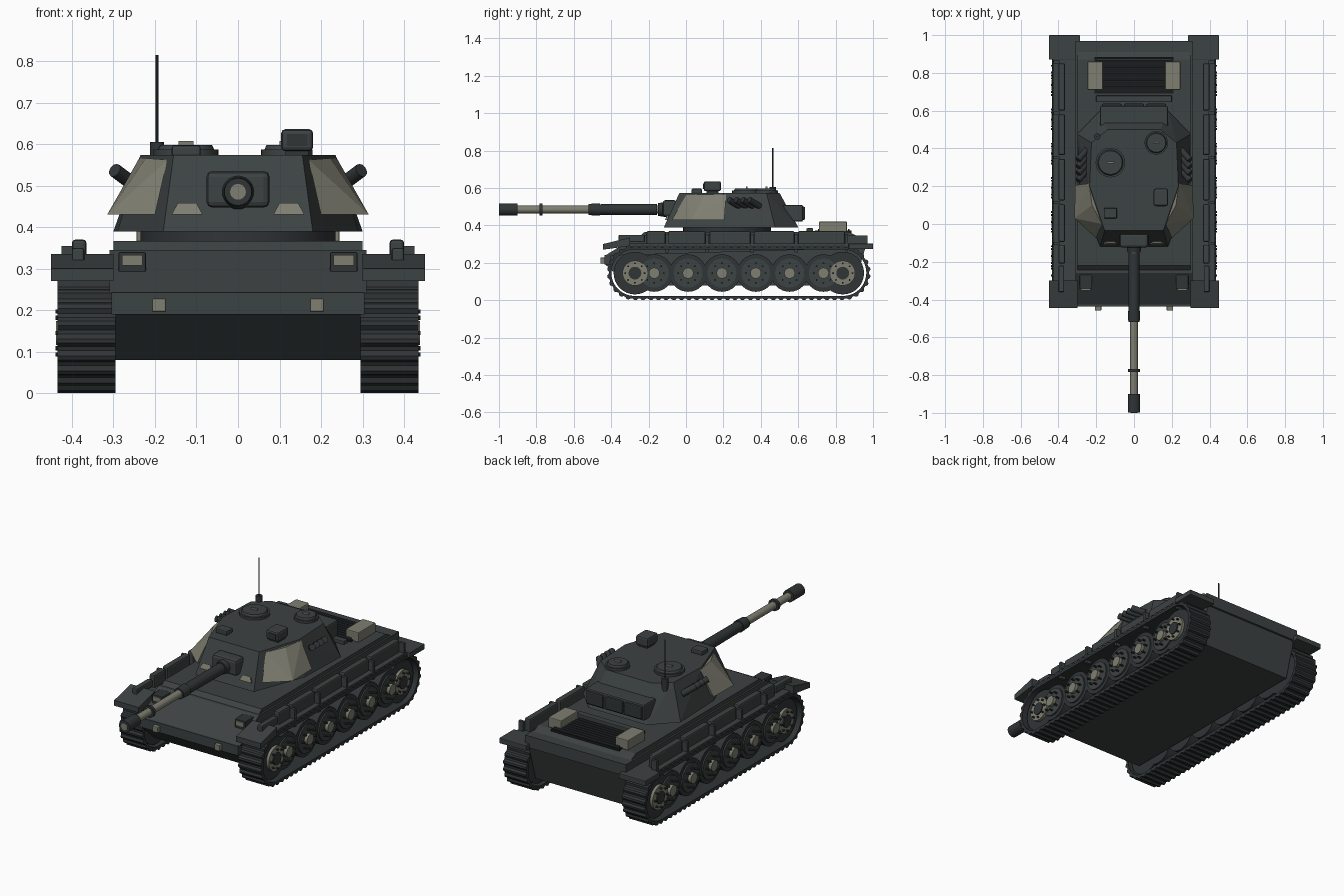
import bpy, bmesh, math
from mathutils import Vector

if "Cube" in bpy.data.objects:
    bpy.data.objects.remove(bpy.data.objects["Cube"])


def material(name, col):
    m = bpy.data.materials.new(name)
    m.use_nodes = True
    m.diffuse_color = (*col, 1)
    bsdf = m.node_tree.nodes["Principled BSDF"]
    bsdf.inputs["Base Color"].default_value = (*col, 1)
    bsdf.inputs["Roughness"].default_value = 0.8
    return m


ARMOUR = material("armour grey", (0.046, 0.054, 0.054))
DARK = material("dark steel", (0.030, 0.035, 0.037))
BEIGE = material("faded beige", (0.21, 0.21, 0.165))
BLACK = material("grille black", (0.010, 0.011, 0.012))


def finish(name, bm, mat, smooth=False, bevel=0):
    bmesh.ops.recalc_face_normals(bm, faces=bm.faces)
    me = bpy.data.meshes.new(name)
    bm.to_mesh(me)
    bm.free()
    me.materials.append(mat)
    ob = bpy.data.objects.new(name, me)
    bpy.context.collection.objects.link(ob)
    if bevel:
        mod = ob.modifiers.new("bevel", "BEVEL")
        mod.width, mod.segments = bevel, 2
    if smooth:
        bpy.ops.object.select_all(action="DESELECT")
        ob.select_set(True)
        bpy.context.view_layer.objects.active = ob
        bpy.ops.object.shade_smooth_by_angle(angle=math.radians(35))
    return ob


def solid(name, points, mat, bevel=0):
    """Convex solid around the points."""
    bm = bmesh.new()
    for p in points:
        bm.verts.new(p)
    bmesh.ops.convex_hull(bm, input=bm.verts[:])
    bmesh.ops.dissolve_limit(bm, angle_limit=0.01, verts=bm.verts[:], edges=bm.edges[:])
    return finish(name, bm, mat, bevel=bevel)


def box(name, xs, ys, zs, mat, bevel=0):
    return solid(name, [(x, y, z) for x in xs for y in ys for z in zs], mat, bevel)


def prism(name, xs, profile, mat):
    return solid(name, [(x, y, z) for x in xs for y, z in profile], mat)


def add_rod(bm, a, b, r, r2=None, seg=24):
    a, b = Vector(a), Vector(b)
    d = b - a
    mat = d.to_track_quat("Z", "Y").to_matrix().to_4x4()
    mat.translation = (a + b) / 2
    bmesh.ops.create_cone(bm, cap_ends=True, segments=seg, radius1=r,
                          radius2=r if r2 is None else r2, depth=d.length, matrix=mat)


def rod(name, a, b, r, mat, r2=None, seg=24):
    bm = bmesh.new()
    add_rod(bm, a, b, r, r2, seg)
    return finish(name, bm, mat, smooth=True)


# Hull
prism("lower_hull", (-0.295, 0.295), [(-0.31, 0.08), (-0.43, 0.19), (-0.43, 0.24),
      (-0.26, 0.34), (0.96, 0.34), (0.965, 0.3), (0.9, 0.08)], ARMOUR)
prism("upper_hull", (-0.31, 0.31), [(-0.43, 0.24), (-0.26, 0.345), (0.97, 0.345),
      (0.97, 0.28), (-0.36, 0.24)], ARMOUR)
box("nose_plate", (-0.305, 0.305), (-0.437, -0.40), (0.19, 0.243), ARMOUR)
prism("deck_plate", (-0.3, 0.3), [(-0.25, 0.34), (-0.22, 0.366), (0.87, 0.366),
      (0.92, 0.34)], ARMOUR)

# Engine deck
box("engine_grille", (-0.21, 0.21), (0.69, 0.885), (0.36, 0.372), BLACK)
box("grille_ridge", (-0.2, 0.2), (0.645, 0.68), (0.36, 0.385), ARMOUR, 0.004)
for i in range(8):
    y = 0.705 + i * 0.023
    box("grille_slat", (-0.2, 0.2), (y, y + 0.009), (0.37, 0.381), DARK)


def track_point(t, r, y0=-0.275, y1=0.84, zc=0.147):
    """Point on the track loop, for t from 0 to 1."""
    run, arc = y1 - y0, math.pi * 0.14
    s = t * 2 * (run + arc)
    if s < run:
        return y0 + s, zc - r
    s -= run
    if s < arc:
        a = s / arc * math.pi
        return y1 + r * math.sin(a), zc - r * math.cos(a)
    s -= arc
    if s < run:
        return y1 - s, zc + r
    a = (s - run) / arc * math.pi
    return y0 - r * math.sin(a), zc + r * math.cos(a)


def track(name, x0, x1, links=76):
    bm = bmesh.new()
    rings = []
    for i in range(links * 4):
        outer = 0.147 if i % 4 < 2 else 0.138
        t = i / (links * 4)
        rings.append([bm.verts.new((x, *track_point(t, r)))
                      for x, r in ((x0, outer), (x1, outer), (x1, 0.124), (x0, 0.124))])
    for a, b in zip(rings, rings[1:] + rings[:1]):
        for j in range(4):
            k = (j + 1) % 4
            bm.faces.new((a[j], a[k], b[k], b[j]))
    return finish(name, bm, DARK)


def wheel(name, s, y, r, ends):
    """Stacked discs, each given as radius, outer x and material."""
    z = 0.145
    rod(name, (s * 0.31, y, z), (s * 0.412, y, z), r, DARK, seg=32)
    for part, radius, x, mat in ends:
        rod(name + part, (s * 0.40, y, z), (s * x, y, z), radius, mat)
    bm = bmesh.new()
    for i in range(8):
        a = i * math.tau / 8
        p = (y + 0.052 * math.cos(a), z + 0.052 * math.sin(a))
        add_rod(bm, (s * 0.41, *p), (s * 0.44, *p), 0.005, seg=8)
    finish(name + "_bolts", bm, DARK)


# Running gear, fenders and lamps, both sides
for s, side in ((1, "left_"), (-1, "right_")):
    track(side + "track", s * 0.295, s * 0.435)
    for i in range(6):
        wheel(side + "road_wheel", s, -0.17 + i * 0.181, 0.1,
              [("_disc", 0.078, 0.42, ARMOUR), ("_hub", 0.029, 0.438, BEIGE)])
    for y in (-0.273, 0.838):
        wheel(side + "drive_wheel", s, y, 0.114,
              [("_ring", 0.067, 0.428, BEIGE), ("_cap", 0.034, 0.434, DARK)])
    box(side + "fender", (s * 0.29, s * 0.43), (-0.33, 0.9), (0.287, 0.302), ARMOUR)
    prism(side + "front_flap", (s * 0.3, s * 0.45), [(-0.445, 0.27), (-0.445, 0.3),
          (-0.30, 0.335), (-0.30, 0.29)], ARMOUR)
    box(side + "rear_flap", (s * 0.285, s * 0.45), (0.87, 1.0), (0.273, 0.303), ARMOUR, 0.004)
    for y0, y1 in ((-0.21, -0.11), (-0.095, 0.105), (0.125, 0.345), (0.365, 0.58), (0.6, 0.85)):
        box(side + "stowage_panel", (s * 0.365, s * 0.4), (y0, y1), (0.295, 0.37), ARMOUR, 0.008)
        box(side + "panel_post", (s * 0.395, s * 0.425), (y1, y1 + 0.016), (0.255, 0.355), ARMOUR)
    box(side + "front_rail", (s * 0.37, s * 0.4), (-0.36, -0.22), (0.31, 0.35), ARMOUR, 0.006)
    box(side + "lamp_housing", (s * 0.222, s * 0.288), (-0.345, -0.27), (0.285, 0.34), DARK, 0.004)
    box(side + "lamp", (s * 0.23, s * 0.28), (-0.352, -0.34), (0.307, 0.333), BEIGE)
    box(side + "tow_hook", (s * 0.173, s * 0.207), (-0.458, -0.43), (0.195, 0.228), BEIGE, 0.004)
    box(side + "deck_box", (s * 0.165, s * 0.245), (0.71, 0.86), (0.365, 0.42), BEIGE, 0.004)

    # Turret cheek armour
    cheek = [(0.2, -0.075, 0.43), (0.315, 0.03, 0.43), (0.312, 0.205, 0.43), (0.2, 0.15, 0.43),
             (0.17, 0.0, 0.562), (0.222, 0.1, 0.566), (0.238, 0.215, 0.566), (0.17, 0.15, 0.562)]
    solid(side + "cheek_armour", [(s * x, y, z) for x, y, z in cheek], BEIGE)
    wedge = [(0.085, -0.112, 0.43), (0.16, -0.112, 0.43), (0.145, -0.1, 0.458), (0.1, -0.1, 0.458),
             (0.1, -0.08, 0.43), (0.15, -0.08, 0.43)]
    solid(side + "front_wedge", [(s * x, y, z) for x, y, z in wedge], BEIGE)

    # Smoke launchers
    bm = bmesh.new()
    for i in range(4):
        y = 0.255 + i * 0.036
        add_rod(bm, (s * 0.25, y + 0.03, 0.502), (s * 0.297, y - 0.025, 0.537), 0.017, seg=12)
    finish(side + "smoke_launchers", bm, DARK, smooth=True)

# Turret
rod("turret_ring", (0, 0.22, 0.36), (0, 0.22, 0.395), 0.235, DARK, seg=48)
base = [(0.18, -0.118), (0.29, 0.17), (0.3, 0.476), (0.18, 0.6)]
roof = [(0.155, -0.035), (0.235, 0.2), (0.225, 0.43), (0.14, 0.5)]
solid("turret_body", [(s * x, y, z) for s in (1, -1)
      for pts, z in ((base, 0.39), (roof, 0.574)) for x, y in pts], ARMOUR)
box("bustle_frame", (-0.18, 0.18), (0.52, 0.625), (0.42, 0.51), ARMOUR, 0.008)
for i in (-1, 0, 1):
    box("bustle_box", (i * 0.118 - 0.052, i * 0.118 + 0.052), (0.6, 0.637), (0.43, 0.5), DARK, 0.006)

# Gun
GZ = 0.485
box("mantlet", (-0.076, 0.076), (-0.125, -0.05), (0.447, 0.535), ARMOUR, 0.014)
for name, y0, y1, r, r2, mat in (
        ("mantlet_collar", -0.1, -0.15, 0.042, 0.034, DARK),
        ("barrel", -0.1, -0.95, 0.022, 0.02, BEIGE),
        ("barrel_sleeve", -0.155, -0.47, 0.03, 0.028, DARK),
        ("sleeve_end", -0.46, -0.52, 0.033, 0.03, DARK),
        ("barrel_ring", -0.768, -0.784, 0.032, 0.032, DARK),
        ("muzzle", -0.9, -0.999, 0.033, 0.033, DARK),
        ("bore", -0.99, -1.0, 0.019, 0.019, BEIGE)):
    rod(name, (0, y0, GZ), (0, y1, GZ), r, mat, r2)

# Roof fittings
for x, y, r in ((-0.125, 0.325, 0.078), (0.118, 0.43, 0.062)):
    rod("hatch_base", (x, y, 0.57), (x, y, 0.587), r, ARMOUR, seg=32)
    rod("hatch_lid", (x, y, 0.585), (x, y, 0.598), r * 0.88, ARMOUR, r * 0.8, seg=32)
    box("hatch_handle", (x - 0.018, x + 0.018), (y - 0.005, y + 0.005), (0.597, 0.607), BEIGE)
box("sight_foot", (0.115, 0.17), (0.11, 0.175), (0.57, 0.59), DARK)
box("sight", (0.104, 0.181), (0.095, 0.187), (0.583, 0.636), ARMOUR, 0.01)
box("sight_window", (0.118, 0.167), (0.092, 0.1), (0.595, 0.624), DARK)
box("periscope", (-0.16, -0.09), (0.03, 0.085), (0.57, 0.597), ARMOUR, 0.006)
rod("antenna_base", (-0.195, 0.463, 0.53), (-0.195, 0.463, 0.605), 0.017, DARK, seg=12)
rod("antenna", (-0.195, 0.463, 0.6), (-0.195, 0.463, 0.815), 0.0035, DARK, seg=8)
